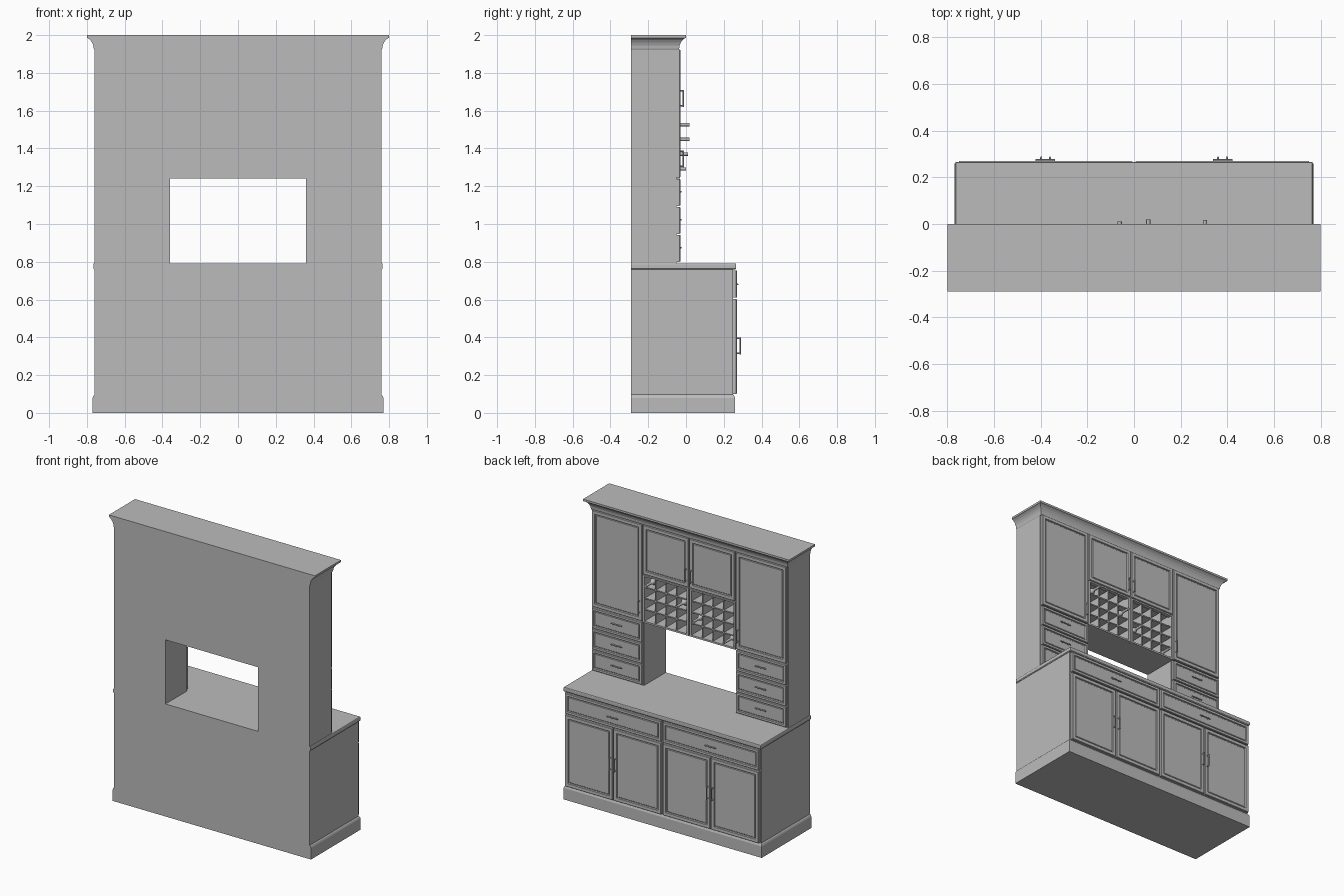
import bpy
import bmesh
from mathutils import Vector, Matrix

cube = bpy.data.objects.get("Cube")
if cube:
    bpy.data.objects.remove(cube, do_unlink=True)

grey = bpy.data.materials.new("painted_grey")
grey.use_nodes = True
grey.diffuse_color = (0.5, 0.5, 0.5, 1)
grey.node_tree.nodes["Principled BSDF"].inputs["Base Color"].default_value = (0.5, 0.5, 0.5, 1)

BACK = -0.29        # flat wall side
UPPER = -0.05       # face of the upper carcass
LOWER = 0.25        # face of the lower carcass
HALF = 0.76         # half width of the carcass


def finish(name, bm):
    mesh = bpy.data.meshes.new(name)
    bmesh.ops.recalc_face_normals(bm, faces=bm.faces)
    bm.to_mesh(mesh)
    bm.free()
    mesh.materials.append(grey)
    ob = bpy.data.objects.new(name, mesh)
    bpy.context.collection.objects.link(ob)
    return ob


def add_box(bm, x, y, z):
    size = Vector((abs(x[1] - x[0]), y[1] - y[0], z[1] - z[0]))
    mid = Vector((sum(x), sum(y), sum(z))) / 2
    bmesh.ops.create_cube(bm, size=1, matrix=Matrix.Translation(mid) @ Matrix.Diagonal(size).to_4x4())


def box(name, x, y, z):
    bm = bmesh.new()
    add_box(bm, x, y, z)
    return finish(name, bm)


def moulding(name, half, front, profile):
    """Loft rectangles that grow sideways and forward; the wall side stays flat."""
    bm = bmesh.new()
    rings = []
    for out, z in profile:
        w, f = half + out, front + out
        rings.append([bm.verts.new(c) for c in
                      ((-w, BACK, z), (w, BACK, z), (w, f, z), (-w, f, z))])
    for a, b in zip(rings, rings[1:]):
        for i in range(4):
            j = (i + 1) % 4
            bm.faces.new((a[i], a[j], b[j], b[i]))
    bm.faces.new(rings[0])
    bm.faces.new(rings[-1])
    return finish(name, bm)


def panel(name, x, y, z, frame=0.03):
    """Door or drawer front with chamfered rim, frame and sunken field."""
    bm = bmesh.new()
    add_box(bm, x, (y, y + 0.016), z)
    bm.normal_update()
    face = max(bm.faces, key=lambda f: f.calc_center_median().y)
    for width, depth in ((0.004, 0.004), (frame, 0), (0.004, -0.008), (0.006, 0), (0.004, 0.003)):
        bmesh.ops.inset_region(bm, faces=[face], thickness=width, depth=depth)
    return finish(name, bm)


def handle(name, centre, upright):
    """Bar pull on two posts: tall on doors, short and flared on drawers."""
    axis = Vector((0, 0, 1)) if upright else Vector((1, 0, 0))
    length, reach, post = (0.045, 0.016, 0.04) if upright else (0.042, 0.01, 0.025)
    out = Vector((0, reach, 0))
    data = bpy.data.curves.new(name, "CURVE")
    data.dimensions = "3D"
    data.bevel_depth = 0.004
    data.bevel_resolution = 2
    data.use_fill_caps = True
    paths = [(-axis * length + out, axis * length + out)]
    paths += [(s * axis * post, s * axis * post + out) for s in (-1, 1)]
    for path in paths:
        spline = data.splines.new("POLY")
        spline.points.add(1)
        for point, co in zip(spline.points, path):
            point.co = (*(Vector(centre) + co), 1)
    data.materials.append(grey)
    ob = bpy.data.objects.new(name, data)
    bpy.context.collection.objects.link(ob)


# Lower cabinet: plinth, carcass and worktop
moulding("plinth", HALF, LOWER, [(0.01, 0), (0.01, 0.08), (0.006, 0.09), (0, 0.097)])
box("lower_carcass", (-HALF, HALF), (BACK, LOWER), (0.05, 0.76))
moulding("worktop", HALF, 0.26, [(0.002, 0.76), (0.006, 0.765), (0.006, 0.786), (0.004, 0.79)])

# Upper cabinet: towers, top section and crown
TOP, ARCH, RACK = 1.93, 1.24, 1.575
box("upper_top_section", (-0.36, 0.36), (BACK, UPPER), (RACK, TOP))
box("rack_back", (-0.36, 0.36), (BACK, BACK + 0.012), (ARCH, RACK))
box("rack_floor", (-0.36, 0.36), (BACK, UPPER), (ARCH, ARCH + 0.012))
cove = [(0, 1.92), (0.004, 1.93), (0.006, 1.945), (0.012, 1.96), (0.021, 1.973),
        (0.032, 1.982), (0.04, 1.986), (0.04, 2.0)]
moulding("crown", HALF, -0.04, cove)

for s, side in ((-1, "right"), (1, "left")):
    # Tower with its door and three drawers
    box(f"{side}_tower", (s * 0.36, s * HALF), (BACK, UPPER), (0.79, TOP))
    panel(f"{side}_tall_door", (s * 0.365, s * 0.755), UPPER, (1.247, 1.925))
    handle(f"{side}_tall_door_handle", (s * 0.383, UPPER + 0.02, 1.345), True)
    for i in range(3):
        z = 0.8 + i * 0.148
        panel(f"{side}_tower_drawer_{i}", (s * 0.365, s * 0.755), UPPER, (z, z + 0.143), 0.02)
        handle(f"{side}_tower_pull_{i}", (s * 0.56, UPPER + 0.014, z + 0.075), False)

    # Short door over the bottle rack
    panel(f"{side}_short_door", (s * 0.004, s * 0.356), UPPER, (1.58, 1.925))
    handle(f"{side}_short_door_handle", (s * 0.02, UPPER + 0.02, 1.665), True)

    # Bottle rack: frame and lattice of thin shelves and dividers
    bm = bmesh.new()
    x0, x1, z0, z1 = 0.02, 0.345, 1.252, 1.565
    for x in ((0.003, x0), (x1, 0.36)):
        add_box(bm, (s * x[0], s * x[1]), (BACK + 0.01, UPPER + 0.018), (ARCH, RACK))
    for z in ((ARCH, z0), (z1, RACK)):
        add_box(bm, (s * x0, s * x1), (UPPER - 0.01, UPPER + 0.018), z)
    for i in range(1, 4):
        x = s * (x0 + (x1 - x0) * i / 4)
        z = z0 + (z1 - z0) * i / 4
        add_box(bm, (x - 0.004, x + 0.004), (BACK + 0.01, UPPER + 0.01), (z0, z1))
        add_box(bm, (s * x0, s * x1), (BACK + 0.01, UPPER + 0.01), (z - 0.004, z + 0.004))
    finish(f"{side}_bottle_rack", bm)

    # Lower drawer and pair of doors
    panel(f"{side}_wide_drawer", (s * 0.006, s * 0.752), LOWER, (0.61, 0.755), 0.022)
    handle(f"{side}_wide_drawer_pull", (s * 0.38, LOWER + 0.014, 0.68), False)
    for part, x in (("inner", (0.006, 0.376)), ("outer", (0.382, 0.752))):
        panel(f"{side}_{part}_door", (s * x[0], s * x[1]), LOWER, (0.1, 0.602))
        hx = 0.36 if part == "inner" else 0.398
        handle(f"{side}_{part}_door_handle", (s * hx, LOWER + 0.02, 0.355), True)

# A few stored bottles whose necks reach out of the rack
bottle = [(0.0, 0.025), (0.13, 0.025), (0.165, 0.009), (0.225, 0.009)]
for n, (x, z, tip) in enumerate(((0.304, 1.526, 0.018), (0.061, 1.448, 0.019),
                                 (-0.061, 1.37, 0.01), (-0.304, 1.291, 0))):
    bm = bmesh.new()
    start = Matrix.Translation((x, tip - 0.225, z)) @ Matrix.Rotation(-1.570796, 4, "X")
    for (a, ra), (b, rb) in zip(bottle, bottle[1:]):
        bmesh.ops.create_cone(bm, cap_ends=True, segments=16, radius1=ra, radius2=rb, depth=b - a,
                              matrix=start @ Matrix.Translation((0, 0, (a + b) / 2)))
    finish(f"bottle_{n}", bm)
